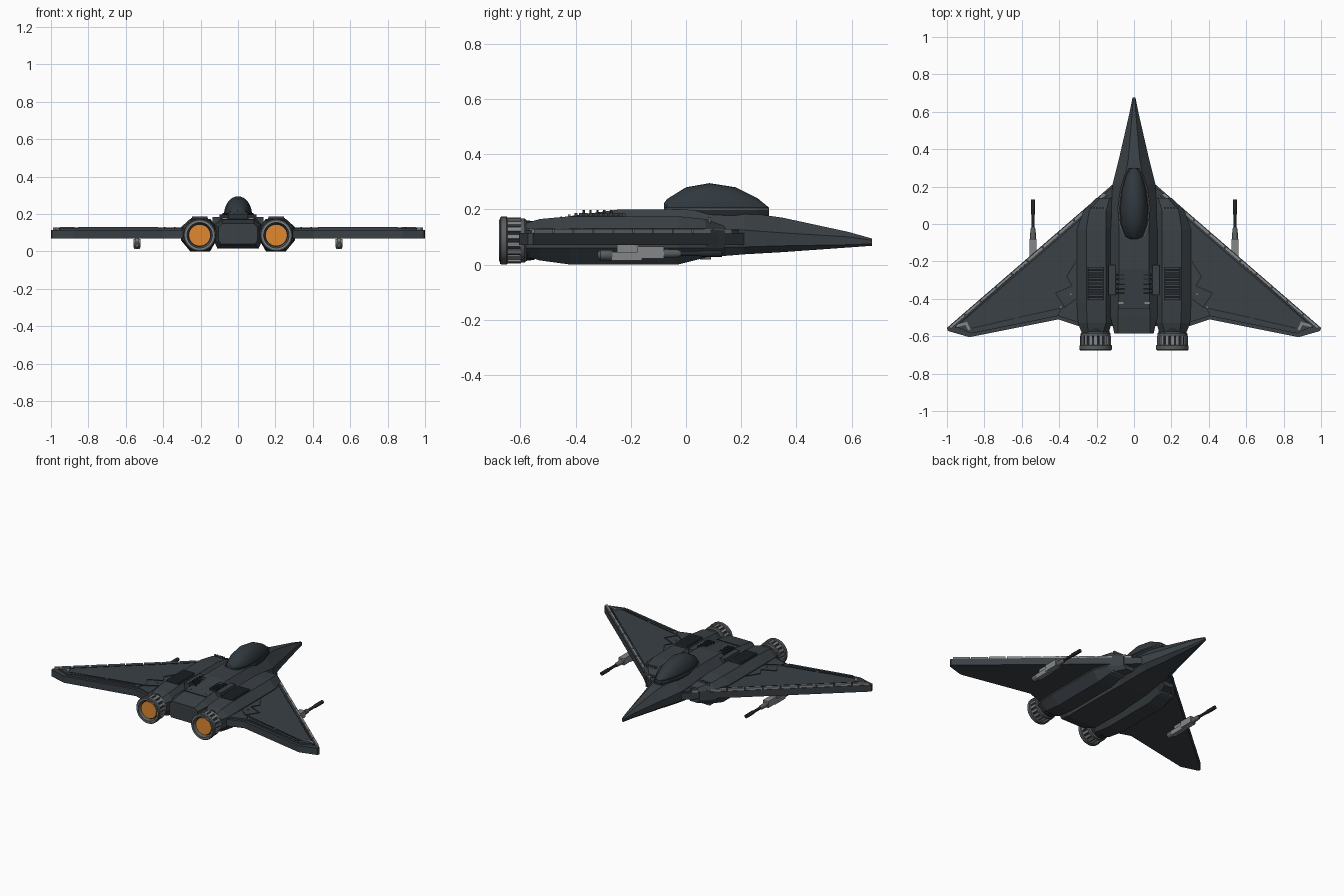
import bpy, bmesh, math
from mathutils import Vector, Matrix

if "Cube" in bpy.data.objects:
    bpy.data.objects.remove(bpy.data.objects["Cube"])


def material(name, rgb):
    m = bpy.data.materials.new(name)
    m.diffuse_color = (*rgb, 1)
    m.use_nodes = True
    m.node_tree.nodes["Principled BSDF"].inputs["Base Color"].default_value = m.diffuse_color
    return m


HULL = material("slate hull", (0.042, 0.052, 0.060))
DARK = material("dark trim", (0.018, 0.022, 0.026))
GLASS = material("canopy glass", (0.030, 0.040, 0.048))
GREY = material("light grey metal", (0.23, 0.24, 0.25))
STEEL = material("mid grey metal", (0.10, 0.11, 0.115))
GLOW = material("orange engine glow", (0.75, 0.25, 0.03))


def finish(name, bm, mat, mirror=False, smooth=False):
    bmesh.ops.recalc_face_normals(bm, faces=bm.faces)
    me = bpy.data.meshes.new(name)
    bm.to_mesh(me)
    bm.free()
    me.materials.append(mat)
    ob = bpy.data.objects.new(name, me)
    bpy.context.collection.objects.link(ob)
    if mirror:
        ob.modifiers.new("mirror", 'MIRROR').use_mirror_merge = False
    if smooth:
        bpy.ops.object.select_all(action='DESELECT')
        ob.select_set(True)
        bpy.context.view_layer.objects.active = ob
        bpy.ops.object.shade_smooth_by_angle(angle=math.radians(35))
    return ob


def loft(name, rings, mat, mirror=False, smooth=False, cap=True):
    """Skin a list of closed rings of points."""
    bm = bmesh.new()
    vs = [[bm.verts.new(p) for p in r] for r in rings]
    n = len(vs[0])
    for a, b in zip(vs, vs[1:]):
        for i in range(n):
            bm.faces.new((a[i], a[(i + 1) % n], b[(i + 1) % n], b[i]))
    if cap:
        bm.faces.new(vs[0])
        bm.faces.new(vs[-1])
    return finish(name, bm, mat, mirror, smooth)


def plate(name, pts, z0, z1, mat, mirror=True):
    return loft(name, [[(x, y, z) for x, y in pts] for z in (z0, z1)], mat, mirror)


def boxes(name, items, mat, mirror=True):
    """Several boxes (x0,x1,y0,y1,z0,z1) in one object."""
    bm = bmesh.new()
    for x0, x1, y0, y1, z0, z1 in items:
        m = Matrix.Translation(((x0 + x1) / 2, (y0 + y1) / 2, (z0 + z1) / 2)) @ \
            Matrix.Diagonal((x1 - x0, y1 - y0, z1 - z0, 1))
        bmesh.ops.create_cube(bm, size=1, matrix=m)
    return finish(name, bm, mat, mirror)


def lathe(name, cx, cz, prof, mat, n=32, cap=True):
    """Turn a (y, radius) profile about an axis along y."""
    rings = [[(cx + r * math.cos(2 * math.pi * i / n), y, cz + r * math.sin(2 * math.pi * i / n))
              for i in range(n)] for y, r in prof]
    return loft(name, rings, mat, True, True, cap)


def strips(name, segs, w, z0, z1, mat):
    """Thin straight strips lying on the wing."""
    bm = bmesh.new()
    for ax, ay, bx, by in segs:
        a, b = Vector((ax, ay, 0)), Vector((bx, by, 0))
        d = b - a
        m = Matrix.Translation((a + b) / 2 + Vector((0, 0, (z0 + z1) / 2))) @ \
            Matrix.Rotation(math.atan2(d.y, d.x), 4, 'Z') @ \
            Matrix.Diagonal((d.length, w, z1 - z0, 1))
        bmesh.ops.create_cube(bm, size=1, matrix=m)
    return finish(name, bm, mat, True)


def octagon(y, xi, xo, ti, to, bi, bo, zb, zl, zh, zt):
    return [(ti, y, zt), (to, y, zt), (xo, y, zh), (xo, y, zl),
            (bo, y, zb), (bi, y, zb), (xi, y, zl), (xi, y, zh)]


# fuselage: y, half width, top half width, bottom half width, four heights
body = [(0.675, .008, .004, .004, .068, .075, .088, .094),
        (0.59, .025, .010, .012, .062, .072, .100, .118),
        (0.35, .080, .030, .050, .045, .068, .115, .170),
        (0.21, .115, .055, .080, .037, .064, .125, .190),
        (0.00, .125, .080, .100, .020, .060, .140, .200),
        (-0.24, .125, .080, .110, .015, .060, .155, .200),
        (-0.50, .125, .085, .110, .015, .050, .140, .165),
        (-0.585, .105, .085, .090, .040, .060, .130, .150)]
loft("fuselage", [octagon(y, -w, w, -t, t, -b, b, *z) for y, w, t, b, *z in body], HULL)

# engine nacelles
pods = [(0.14, .11, .20, .13, .18, .040, .060, .120, .140),
        (0.07, .11, .27, .15, .24, .025, .060, .130, .165),
        (-0.03, .115, .305, .15, .255, .0, .060, .130, .175),
        (-0.42, .115, .305, .15, .255, .0, .060, .130, .175),
        (-0.53, .12, .300, .15, .25, .015, .060, .125, .165),
        (-0.58, .135, .28, .165, .245, .030, .060, .120, .150)]
loft("nacelle", [octagon(y, xi, xo, ti, to, ti, to, *z) for y, xi, xo, ti, to, *z in pods],
     HULL, True)
boxes("intake_lip", [(.16 + i * .016, .17 + i * .016, .08, .09, .15, .172) for i in range(5)] +
      [(.15 + i * .016, .16 + i * .016, .05, .09, .018, .03) for i in range(6)], STEEL)

# delta wings: slab, top skin and bright leading edge
plate("wing", [(.05, .21), (.11, .215), (1.0, -.555), (.995, -.572), (.88, -.605),
               (.405, -.51), (.30, -.545), (.05, -.545)], .07, .115, HULL)
plate("wing_skin", [(.10, .19), (.125, .19), (.955, -.548), (.87, -.585), (.405, -.492),
                    (.30, -.525), (.10, -.525)], .115, .125, HULL)


def edge(t, inset=.010):
    return .11 + .89 * t - inset * .66, .215 - .77 * t - inset * .75


strips("leading_edge_strip", [(*edge(.06 + k * .0935), *edge(.148 + k * .0935))
                              for k in range(10)], .014, .112, .129, GREY)
strips("leading_edge_groove", [(*edge(.05, .028), *edge(.97, .028))], .006, .12, .127, DARK)

# wing panel lines, flap frames and tip marks
strips("panel_lines", [(.37, -.445, .62, -.50), (.64, -.505, .87, -.558), (.31, -.20, .36, -.28),
                       (.36, -.28, .33, -.33), (.33, -.33, .42, -.37), (.42, -.37, .37, -.445),
                       (.31, -.40, .37, -.445), (.405, -.49, .39, -.45)],
       .006, .123, .128, DARK)
strips("flap_ridge", [(.43, -.485, .85, -.572)], .016, .12, .130, HULL)
strips("tip_marks", [(.88, -.565, .90, -.525), (.89, -.530, .95, -.545)], .014, .12, .130, GREY)
boxes("wing_lights", [(.335, .343, -.38, -.372, .12, .130), (.388, .396, -.45, -.442, .12, .130)],
      GREY)

# nacelle louvres and spine vents
boxes("louvre_bed", [(.16, .25, -.41, -.23, .17, .178)], DARK)
boxes("louvre_slats", [(.163, .247, -.405 + i * .018, -.393 + i * .018, .175, .187)
                       for i in range(10)], HULL)
boxes("spine_vents", [(.05, .10, -.375 + i * .025, -.367 + i * .025, .16, .197)
                      for i in range(5)], DARK)
boxes("spine_side_block", [(.10, .135, -.38, -.22, .14, .185)], HULL)
boxes("spine_lights", [(.055, .085, -.428, -.418, .15, .181)], GREY)
boxes("tail_panel_seam", [(-.085, .085, -.455, -.449, .15, .174)], DARK, False)

# canopy bubble on its frame: y, half width, top height
shell = [(-.08, .022, .222), (-.068, .045, .238), (0, .069, .280), (.085, .075, .295),
         (.18, .064, .280), (.26, .042, .240), (.30, .020, .207)]
loft("canopy", [[(w * math.cos(math.pi * i / 16), y, .195 + (h - .195) * math.sin(math.pi * i / 16))
                 for i in range(17)] for y, w, h in shell], GLASS, smooth=True)
rim = [(w + .006, y) for y, w, h in shell] + [(-w - .006, y) for y, w, h in reversed(shell)]
plate("canopy_frame", rim, .165, .207, DARK, False)
plate("canopy_sill", [(x * 1.06, y) for x, y in rim], .198, .203, STEEL, False)

# engine nozzles
NX, NZ = .205, .087
lathe("nozzle_core", NX, NZ, [(-.55, .070), (-.60, .076), (-.655, .076)], DARK)
lathe("nozzle_rim", NX, NZ, [(-.645, .080), (-.65, .087), (-.67, .087), (-.675, .083),
                             (-.675, .068), (-.655, .060), (-.645, .080)], STEEL, cap=False)
lathe("nozzle_inner_ring", NX, NZ, [(-.660, .071), (-.677, .071), (-.677, .076), (-.660, .076)],
      GREY, cap=False)
lathe("nozzle_collar", NX, NZ, [(-.575, .070), (-.585, .080), (-.60, .080), (-.605, .074)], STEEL)
lathe("engine_glow", NX, NZ, [(-.655, .056), (-.662, .056)], GLOW)
bm = bmesh.new()
for k in range(18):
    m = Matrix.Translation((NX, -.625, NZ)) @ Matrix.Rotation(k * math.tau / 18, 4, 'Y') @ \
        Matrix.Translation((0, 0, .077)) @ Matrix.Diagonal((.016, .055, .012, 1))
    bmesh.ops.create_cube(bm, size=1, matrix=m)
finish("nozzle_petals", bm, GREY, True)

# underwing guns
GX = .54
boxes("gun_body", [(GX - .02, GX + .02, -.175, -.08, .022, .066),
                   (GX - .016, GX + .016, -.27, -.16, .014, .046),
                   (GX - .010, GX + .010, -.25, -.17, .04, .072)], GREY)
lathe("gun_rear", GX, .034, [(-.32, .010), (-.31, .019), (-.27, .019), (-.26, .012)], STEEL, 16)
lathe("gun_sleeve", GX, .04, [(-.10, .017), (-.03, .014), (-.02, .010)], STEEL, 16)
lathe("gun_barrel", GX, .04, [(-.09, .009), (.05, .009), (.055, .012), (.13, .012)], DARK, 16)
